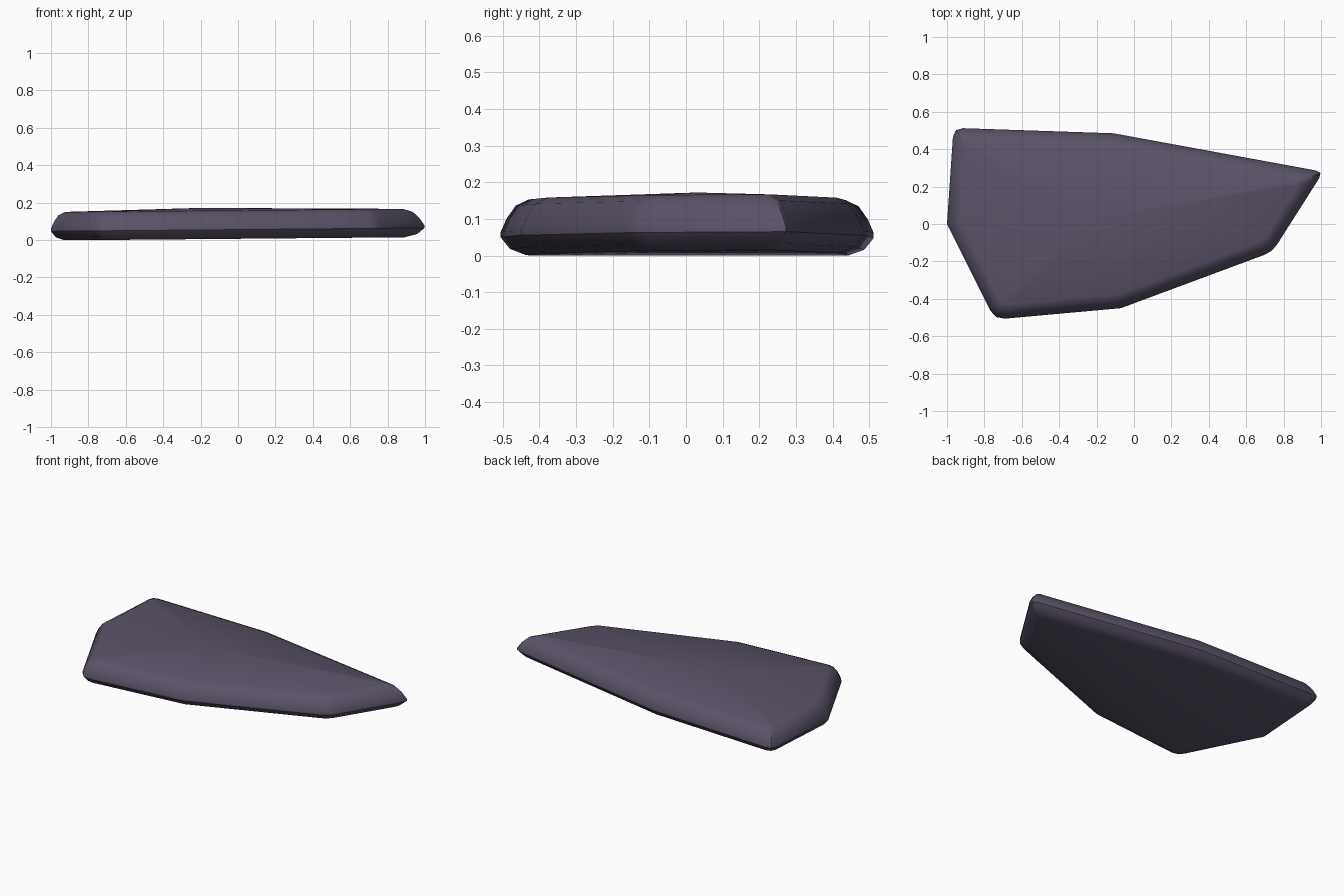
import bpy, bmesh
from mathutils import Vector

if "Cube" in bpy.data.objects:
    bpy.data.objects.remove(bpy.data.objects["Cube"])

# Plan outline, counter-clockwise: x, y, corner cut
OUTLINE = [(-1.0, 0.0, 0.0), (-0.745, -0.511, 0.055), (-0.07, -0.45, 0.0),
           (0.74, -0.149, 0.045), (1.012, 0.279, 0.04), (-0.11, 0.485, 0.0),
           (-0.965, 0.514, 0.05)]
# Edge profile from underside to top: inset, height
PROFILE = [(0.068, 0.003), (0.025, 0.020), (0.0, 0.052), (0.0, 0.066),
           (0.016, 0.103), (0.04, 0.138), (0.075, 0.155)]


def inset_ring(d, z):
    """Outline moved inwards by d, with softened corners."""
    pts = [Vector(p[:2]) for p in OUTLINE]
    n = len(pts)
    corners = []
    for i, p in enumerate(pts):
        a = (p - pts[i - 1]).normalized()
        b = (pts[(i + 1) % n] - p).normalized()
        na, nb = Vector((-a.y, a.x)), Vector((-b.y, b.x))
        corners.append((p + (na + nb) * d / (1 + na.dot(nb)), a, b))
    ring = []
    for (p, a, b), (_, _, c) in zip(corners, OUTLINE):
        c *= 1 - d * 6
        if c > 0:
            q, r = p - a * c, p + b * c
            ring += [q, (q + r) / 4 + p / 2, r]
        else:
            ring.append(p)
    # slab tilts up slightly towards +x
    return [Vector((p.x, p.y, max(0, z + 0.009 * p.x + 0.004))) for p in ring]


# Stone slab: stacked rings, flat underside, slightly crowned top
bm = bmesh.new()
rings = [[bm.verts.new(v) for v in inset_ring(d, z)] for d, z in PROFILE]
n = len(rings[0])
for lo, hi in zip(rings, rings[1:]):
    for i in range(n):
        j = (i + 1) % n
        bm.faces.new((lo[i], lo[j], hi[j], hi[i]))
bm.faces.new(rings[0][::-1])
crown = bm.verts.new((-0.2, 0.03, 0.172))
for i in range(n):
    bm.faces.new((rings[-1][i], rings[-1][(i + 1) % n], crown))
bmesh.ops.recalc_face_normals(bm, faces=bm.faces)
mesh = bpy.data.meshes.new("stone_slab")
bm.to_mesh(mesh)
bm.free()
slab = bpy.data.objects.new("stone_slab", mesh)
bpy.context.collection.objects.link(slab)

mat = bpy.data.materials.new("purple grey stone")
mat.diffuse_color = (0.105, 0.087, 0.142, 1)
mat.use_nodes = True
mat.node_tree.nodes["Principled BSDF"].inputs["Base Color"].default_value = mat.diffuse_color
mesh.materials.append(mat)

bpy.context.view_layer.objects.active = slab
slab.select_set(True)
bpy.ops.object.shade_smooth_by_angle(angle=0.6)
